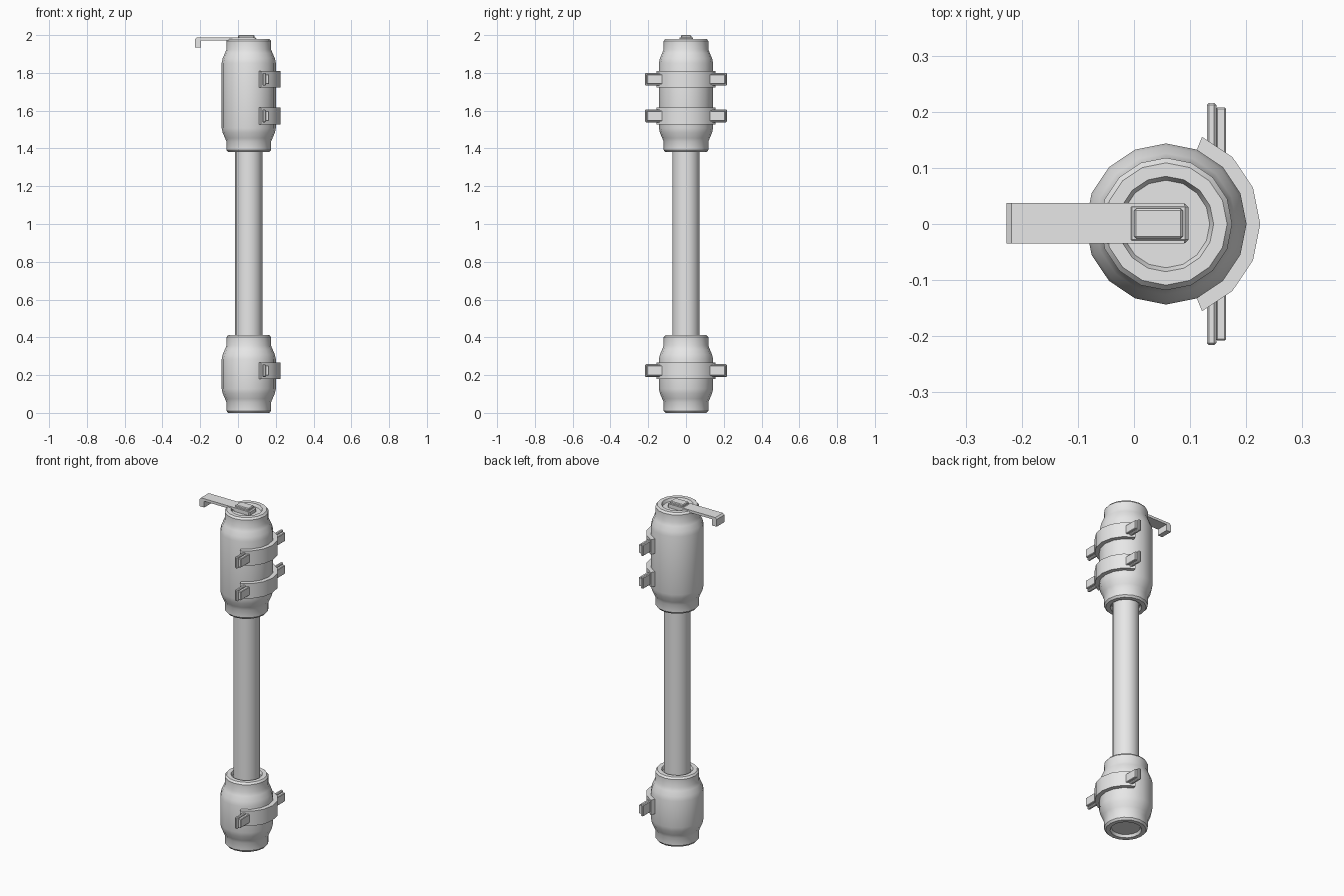
import bpy, bmesh, math

if "Cube" in bpy.data.objects:
    bpy.data.objects.remove(bpy.data.objects["Cube"])

AXIS_X = 0.057   # vertical axis of the tube and its fittings
SIDES = 16

grey = bpy.data.materials.new("plain_grey")
grey.diffuse_color = (0.8, 0.8, 0.8, 1)
grey.use_nodes = True
grey.node_tree.nodes["Principled BSDF"].inputs["Base Color"].default_value = grey.diffuse_color


def finish(name, bm, smooth=True):
    bmesh.ops.recalc_face_normals(bm, faces=bm.faces)
    mesh = bpy.data.meshes.new(name)
    bm.to_mesh(mesh)
    bm.free()
    mesh.materials.append(grey)
    obj = bpy.data.objects.new(name, mesh)
    bpy.context.collection.objects.link(obj)
    if smooth:
        bpy.ops.object.select_all(action='DESELECT')
        bpy.context.view_layer.objects.active = obj
        obj.select_set(True)
        bpy.ops.object.shade_smooth_by_angle(angle=math.radians(28))
    return obj


def lathe(name, profile):
    """Turn (radius, z) points about the vertical axis and cap both ends."""
    bm = bmesh.new()
    rings = []
    for r, z in profile:
        rings.append([bm.verts.new((AXIS_X + r * math.cos(2 * math.pi * i / SIDES),
                                    r * math.sin(2 * math.pi * i / SIDES), z))
                      for i in range(SIDES)])
    for a, b in zip(rings, rings[1:]):
        for i in range(SIDES):
            j = (i + 1) % SIDES
            bm.faces.new((a[i], a[j], b[j], b[i]))
    bm.faces.new(rings[0])
    bm.faces.new(rings[-1])
    return finish(name, bm)


def box(name, x, y, z, bevel=0.0):
    """Box from (min, max) ranges, with optional chamfered edges."""
    bm = bmesh.new()
    bmesh.ops.create_cube(bm, size=1)
    for v in bm.verts:
        v.co = [lo + (c + 0.5) * (hi - lo) for c, (lo, hi) in zip(v.co, (x, y, z))]
    if bevel:
        bmesh.ops.bevel(bm, geom=bm.edges[:], offset=bevel, segments=1, affect='EDGES')
    return finish(name, bm, smooth=False)


def can(name, z0, z1):
    """Round housing with narrow necks and a shallow recess at each end."""
    half = [(0.078, 0.016), (0.085, 0.0), (0.109, 0.0), (0.118, 0.011),
            (0.118, 0.056), (0.126, 0.075), (0.138, 0.103), (0.1435, 0.128)]
    lathe(name, [(r, z0 + h) for r, h in half] +
          [(r, z1 - h) for r, h in reversed(half)])


def clamp(name, z):
    """Band around the +x side of a housing with a pair of stepped ears."""
    bm = bmesh.new()
    sections = []
    for i in range(-3, 4):
        a = i * 2 * math.pi / SIDES
        sections.append([bm.verts.new((AXIS_X + r * math.cos(a), r * math.sin(a), z + h))
                         for r, h in ((0.140, -0.044), (0.168, -0.044),
                                      (0.168, 0.044), (0.140, 0.044))])
    for a, b in zip(sections, sections[1:]):
        for k in range(4):
            bm.faces.new((a[k], a[(k + 1) % 4], b[(k + 1) % 4], b[k]))
    bm.faces.new(sections[0])
    bm.faces.new(sections[-1])
    finish(name + "_band", bm)
    for side, tag in ((1, "back"), (-1, "front")):
        y_inner = sorted((side * 0.125, side * 0.216))
        y_outer = sorted((side * 0.115, side * 0.208))
        box(f"{name}_{tag}_ear", (0.130, 0.147), y_inner, (z - 0.034, z + 0.034), 0.004)
        box(f"{name}_{tag}_ear_pad", (0.146, 0.164), y_outer, (z - 0.026, z + 0.026), 0.003)


# Central tube and housings
lathe("tube", [(0.072, 0.39), (0.072, 1.41)])
can("lower_housing", 0.0, 0.412)
can("upper_housing", 1.38, 1.98)

# Clamps
clamp("lower_clamp", 0.224)
clamp("middle_clamp", 1.572)
clamp("upper_clamp", 1.766)

# Lever arm with a hooked end: side profile extruded across y
side = [(0.09, 1.972), (-0.197, 1.972), (-0.197, 1.935), (-0.227, 1.935),
        (-0.227, 1.978), (-0.218, 1.987), (0.09, 1.987)]
bm = bmesh.new()
front = [bm.verts.new((x, -0.035, z)) for x, z in side]
back = [bm.verts.new((x, 0.037, z)) for x, z in side]
bm.faces.new(front)
bm.faces.new(back)
for i in range(len(side)):
    j = (i + 1) % len(side)
    bm.faces.new((front[i], front[j], back[j], back[i]))
finish("lever_arm", bm, smooth=False)

# Pivot block under and over the lever
box("lever_mount", (-0.01, 0.097), (-0.034, 0.036), (1.955, 1.988), 0.006)
box("lever_cap", (0.0, 0.087), (-0.026, 0.028), (1.98, 2.0), 0.004)
